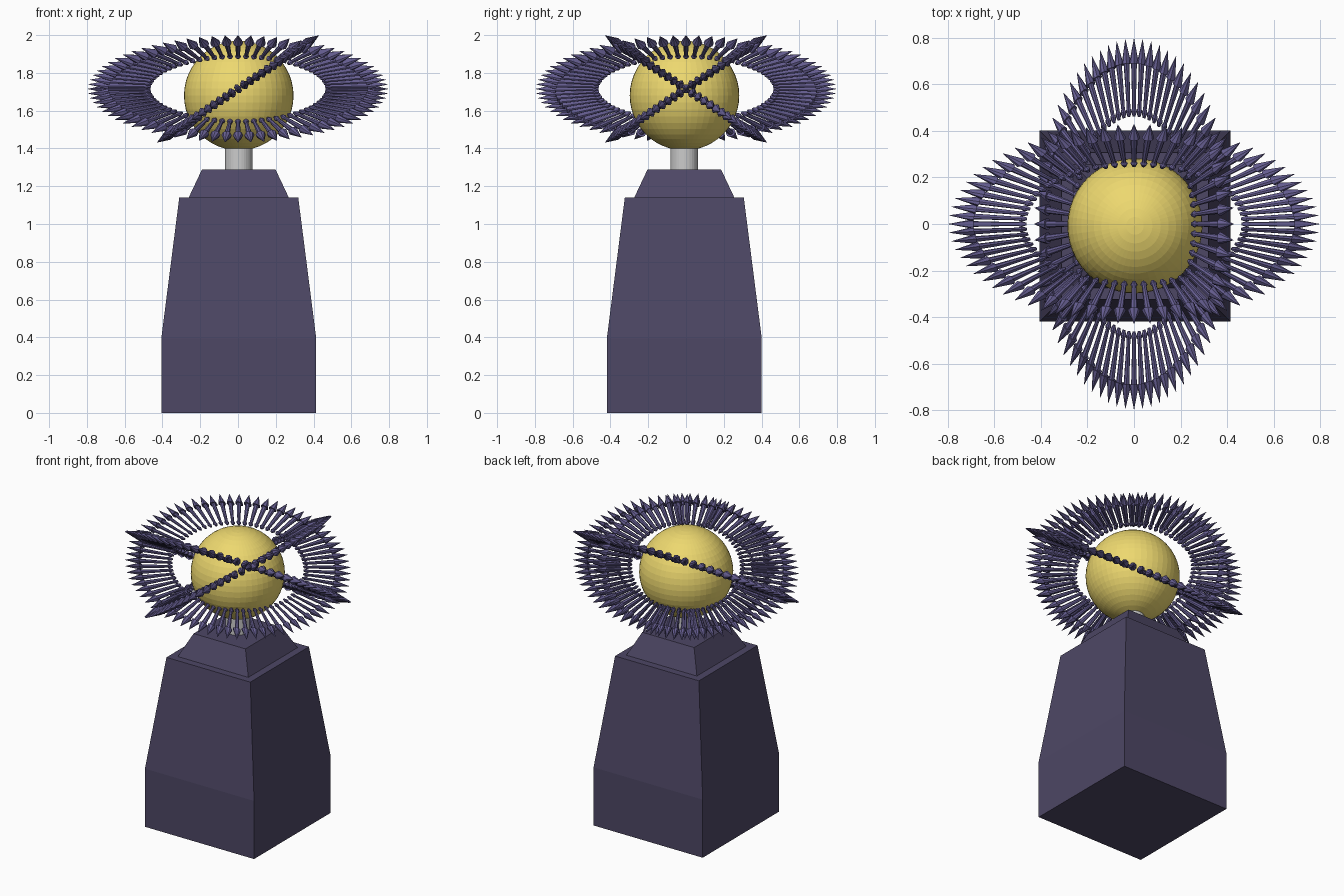
import bpy, bmesh
from math import sin, cos, pi, radians
from mathutils import Matrix

if "Cube" in bpy.data.objects:
    bpy.data.objects.remove(bpy.data.objects["Cube"])


def material(name, rgb):
    m = bpy.data.materials.new(name)
    m.diffuse_color = (*rgb, 1)
    m.use_nodes = True
    m.node_tree.nodes["Principled BSDF"].inputs["Base Color"].default_value = m.diffuse_color
    return m


stone = material("dark_violet", (0.075, 0.063, 0.13))
violet = material("violet", (0.13, 0.11, 0.28))
gold = material("gold", (0.85, 0.69, 0.16))


def finish(bm, name, mat=None):
    bmesh.ops.recalc_face_normals(bm, faces=bm.faces[:])
    me = bpy.data.meshes.new(name)
    bm.to_mesh(me)
    bm.free()
    ob = bpy.data.objects.new(name, me)
    bpy.context.collection.objects.link(ob)
    if mat:
        me.materials.append(mat)
    return ob


def loft(bm, profile, sides, matrix=Matrix(), phase=0.0):
    """Stack of (radius, height) polygons along local z, capped at both ends."""
    rings = []
    for r, z in profile:
        angles = [phase + 2 * pi * i / sides for i in range(sides)]
        rings.append([bm.verts.new(matrix @ Matrix.Translation((r * cos(a), r * sin(a), z)).translation)
                      for a in angles])
    for lo, hi in zip(rings, rings[1:]):
        for i in range(sides):
            j = (i + 1) % sides
            bm.faces.new((lo[i], lo[j], hi[j], hi[i]))
    bm.faces.new(rings[0][::-1])
    bm.faces.new(rings[-1])


# Square tapered pedestal with stepped cap
bm = bmesh.new()
steps = [(0.41, 0), (0.41, 0.395), (0.315, 1.14), (0.265, 1.14), (0.195, 1.288)]
loft(bm, [(h * 2 ** 0.5, z) for h, z in steps], 4,
     Matrix.Translation((0.004, -0.009, 0)), pi / 4)
finish(bm, "pedestal", stone)

# Grey neck
bm = bmesh.new()
loft(bm, [(0.073, 1.28), (0.073, 1.43)], 32, Matrix.Translation((0.003, -0.01, 0)))
finish(bm, "neck")

# Globe
bm = bmesh.new()
bmesh.ops.create_uvsphere(bm, u_segments=48, v_segments=24, radius=0.29,
                          matrix=Matrix.Translation((0.004, -0.008, 1.68)))
finish(bm, "globe", gold)

# Tilted oval rings of outward pointing arrows
COUNT = 72
ARROW = [(0.008, 0.462), (0.016, 0.485), (0.010, 0.50), (0.016, 0.69), (0.027, 0.69), (0.001, 0.795)]


def arrow_ring(name, turn, tilt):
    place = (Matrix.Translation((0, 0, 1.715)) @ Matrix.Rotation(turn, 4, 'Z')
             @ Matrix.Rotation(tilt, 4, 'X') @ Matrix.Diagonal((1, 0.645, 1, 1)))
    bm = bmesh.new()
    for i in range(COUNT):
        spin = Matrix.Rotation(2 * pi * i / COUNT, 4, 'Z') @ Matrix.Rotation(pi / 2, 4, 'Y')
        loft(bm, ARROW, 8, place @ spin)
    finish(bm, name, violet)


TILT = radians(33.5)
arrow_ring("arrow_ring_rear_high", 0, TILT)
arrow_ring("arrow_ring_front_high", 0, -TILT)
arrow_ring("arrow_ring_right_high", pi / 2, -TILT)
